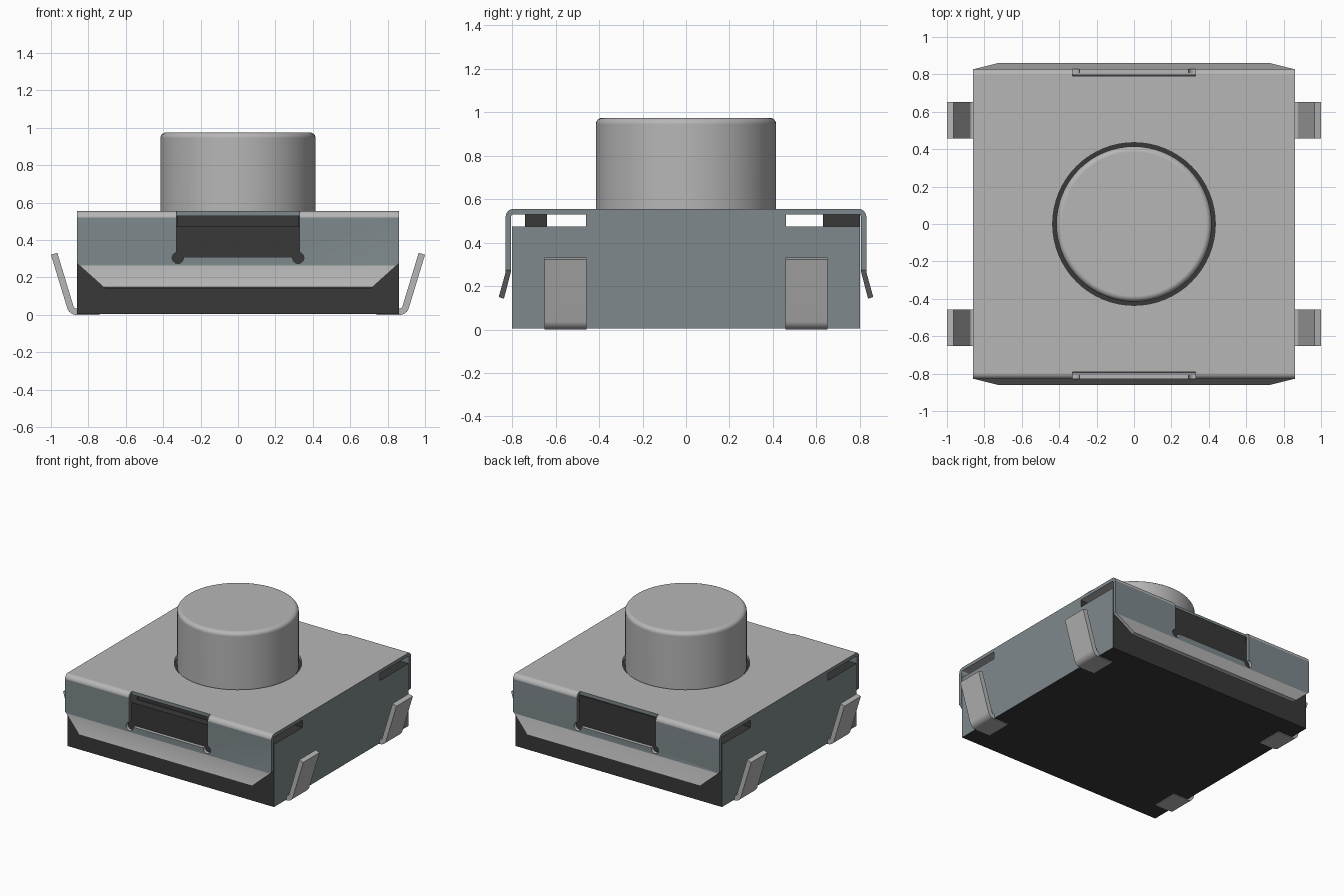
import bpy, bmesh
from math import sin, cos, pi, radians
from mathutils import Vector

if "Cube" in bpy.data.objects:
    bpy.data.objects.remove(bpy.data.objects["Cube"])


def material(name, rgb):
    m = bpy.data.materials.new(name)
    m.use_nodes = True
    m.diffuse_color = (*rgb, 1)
    m.node_tree.nodes["Principled BSDF"].inputs["Base Color"].default_value = (*rgb, 1)
    return m


STEEL = material("light grey metal", (0.47, 0.47, 0.47))
BLUE = material("blue grey", (0.21, 0.25, 0.265))
BLACK = material("black plastic", (0.04, 0.04, 0.04))


def add_object(name, bm, *mats):
    bmesh.ops.recalc_face_normals(bm, faces=bm.faces)
    mesh = bpy.data.meshes.new(name)
    bm.to_mesh(mesh)
    bm.free()
    obj = bpy.data.objects.new(name, mesh)
    bpy.context.collection.objects.link(obj)
    for m in mats:
        mesh.materials.append(m)
    return obj


def prism(name, points, axis, lo, hi, *mats):
    """Extrude a (horizontal, z) outline along x or y."""
    bm = bmesh.new()
    place = (lambda p, d: (d, p[0], p[1])) if axis == "x" else (lambda p, d: (p[0], d, p[1]))
    face = bm.faces.new([bm.verts.new(place(p, lo)) for p in points])
    new = bmesh.ops.extrude_face_region(bm, geom=[face])["geom"]
    shift = Vector((hi - lo, 0, 0)) if axis == "x" else Vector((0, hi - lo, 0))
    bmesh.ops.translate(bm, vec=shift, verts=[v for v in new if isinstance(v, bmesh.types.BMVert)])
    return add_object(name, bm, *mats)


def box(name, x, y, z, *mats):
    return prism(name, [(x[0], z[0]), (x[1], z[0]), (x[1], z[1]), (x[0], z[1])], "y", *y, *mats)


def arc(cx, cz, r, start, end, n):
    steps = [radians(start + (end - start) * i / n) for i in range(n + 1)]
    return [(cx + r * cos(a), cz + r * sin(a)) for a in steps]


def lathe(name, profile, n, *mats):
    bm = bmesh.new()
    rings = [[bm.verts.new((r * cos(2 * pi * i / n), r * sin(2 * pi * i / n), z))
              for i in range(n)] for r, z in profile]
    for a, b in zip(rings, rings[1:]):
        for i in range(n):
            j = (i + 1) % n
            bm.faces.new((a[i], a[j], b[j], b[i]))
    bm.faces.new(rings[0])
    bm.faces.new(rings[-1])
    return add_object(name, bm, *mats)


def activate(obj):
    bpy.ops.object.select_all(action="DESELECT")
    obj.select_set(True)
    bpy.context.view_layer.objects.active = obj


def smooth(obj):
    activate(obj)
    bpy.ops.object.shade_smooth_by_angle(angle=radians(32))
    obj.modifiers.new("weighted", "WEIGHTED_NORMAL").keep_sharp = True


def cut(obj, cutter):
    activate(obj)
    mod = obj.modifiers.new("cut", "BOOLEAN")
    mod.operation = "DIFFERENCE"
    mod.solver = "EXACT"
    mod.object = cutter
    cutter.hide_render = True
    bpy.ops.object.modifier_apply(modifier=mod.name)
    bpy.data.objects.remove(cutter)


# Plastic base, with blue grey flanks
body = box("base", (-0.86, 0.86), (-0.8, 0.8), (0.005, 0.475), BLACK, BLUE)
core = box("base_core", (-0.86, 0.86), (-0.46, 0.46), (0.475, 0.53), BLACK, BLUE)
for part in (body, core):
    for f in part.data.polygons:
        f.material_index = int(abs(f.normal.x) > 0.9)
box("front_tab", (-0.325, 0.325), (-0.74, -0.64), (0.475, 0.53), BLACK)
box("back_tab", (-0.325, 0.325), (0.63, 0.8), (0.475, 0.53), BLACK)

# Folded metal cover with flared lips, front and back
outer = [(0.838, 0.142), (0.862, 0.15), (0.83, 0.265)] + arc(0.795, 0.52, 0.035, 0, 90, 6)
inner = arc(0.795, 0.52, 0.01, 90, 0, 3) + [(0.805, 0.27)]
flip = lambda pts: [(-y, z) for y, z in reversed(pts)]
cover = prism("cover", outer + flip(outer) + flip(inner) + inner, "x", -0.86, 0.86, STEEL, BLUE)
cut(cover, lathe("button_hole_cutter", [(0.435, 0.4), (0.435, 0.7)], 64))
for s in (-1, 1):
    cut(cover, prism("lip_corner_cutter",
                     [(s * 0.70, 0.132), (s * 0.88, 0.293), (s * 0.88, 0.1)], "y", -1, 1))
    cut(cover, box("window_cutter", (-0.328, 0.328), sorted((s * 0.79, s * 0.9)), (0.31, 0.6)))
    cut(cover, prism("relief_hole_cutter", arc(s * 0.322, 0.305, 0.03, 0, 345, 23), "y", -1, 1))
for f in cover.data.polygons:
    in_hole = f.center.xy.length < 0.5 and abs(f.normal.z) < 0.1
    f.material_index = int(abs(f.normal.z) < 0.05 and not in_hole)
smooth(cover)

# Round push button
button = lathe("button", [(0.415, 0.53)] + arc(0.385, 0.945, 0.03, 0, 90, 6), 64, STEEL)
smooth(button)

# Four bent legs, each a strip folded up from under the base
lean = 16
leg_out = [(0.74, 0.0)] + arc(0.865, 0.05, 0.05, -90, -lean, 6) + [(1.0, 0.322)]
leg_in = [(0.966, 0.332)] + arc(0.865, 0.05, 0.015, -lean, -90, 4) + [(0.74, 0.035)]
for side, s in (("left", 1), ("right", -1)):
    for end, t in (("front", -1), ("back", 1)):
        strip = [(s * x, z) for x, z in leg_out + leg_in]
        leg = prism(f"{end}_{side}_leg", strip, "y", *sorted((t * 0.457, t * 0.652)), STEEL)
        smooth(leg)
